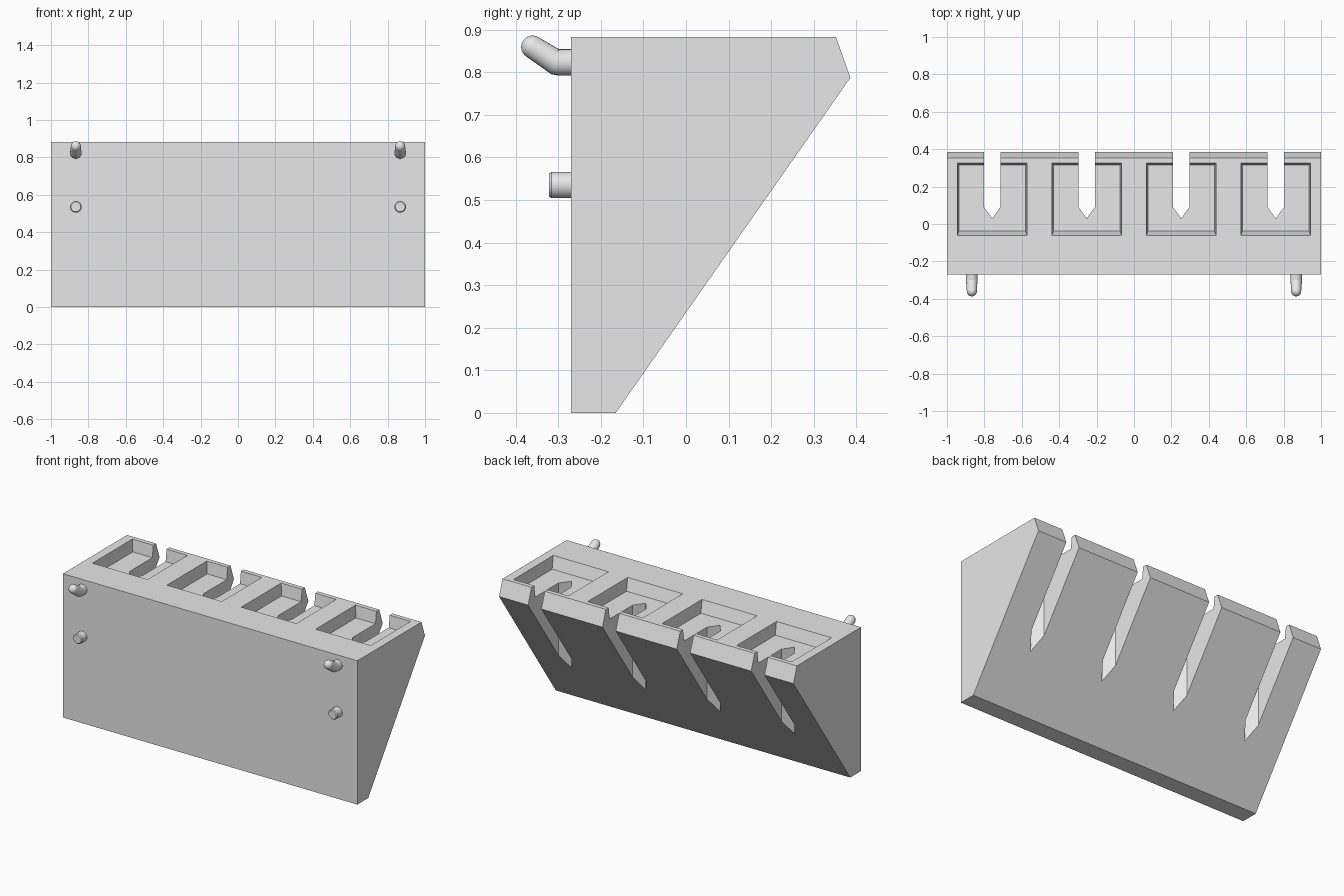
import bpy, bmesh, math
from mathutils import Vector

cube = bpy.data.objects.get("Cube")
if cube:
    bpy.data.objects.remove(cube, do_unlink=True)

grey = bpy.data.materials.new("light grey")
grey.use_nodes = True
grey.diffuse_color = (0.8, 0.8, 0.8, 1)
grey.node_tree.nodes["Principled BSDF"].inputs["Base Color"].default_value = (0.8, 0.8, 0.8, 1)

TOP = 0.883
CENTRES = [-0.758 + i * 0.5053 for i in range(4)]


def loft(bm, rings):
    """Skin a closed solid through rings with equal point counts."""
    loops = [[bm.verts.new(p) for p in ring] for ring in rings]
    n = len(loops[0])
    for a, b in zip(loops, loops[1:]):
        for i in range(n):
            j = (i + 1) % n
            bm.faces.new((a[i], a[j], b[j], b[i]))
    bm.faces.new(loops[0][::-1])
    bm.faces.new(loops[-1])


def finish(name, bm):
    bmesh.ops.recalc_face_normals(bm, faces=bm.faces)
    mesh = bpy.data.meshes.new(name)
    bm.to_mesh(mesh)
    bm.free()
    mesh.materials.append(grey)
    obj = bpy.data.objects.new(name, mesh)
    bpy.context.collection.objects.link(obj)
    return obj


def select(obj):
    bpy.ops.object.select_all(action='DESELECT')
    obj.select_set(True)
    bpy.context.view_layer.objects.active = obj


def rod(name, x, stations):
    """Round rod bending in the side plane; stations are (y, z, radius, pitch)."""
    rings = []
    for y, z, r, pitch in stations:
        up = Vector((0, math.sin(pitch), math.cos(pitch)))
        ring = []
        for i in range(24):
            a = math.tau * i / 24
            ring.append(Vector((x, y, z)) + r * (Vector((math.cos(a), 0, 0)) + math.sin(a) * up))
        rings.append(ring)
    bm = bmesh.new()
    loft(bm, rings)
    obj = finish(name, bm)
    select(obj)
    bpy.ops.object.shade_smooth_by_angle(angle=math.radians(32))


# Wedge-shaped holder body
profile = [(-0.27, 0), (-0.165, 0), (0.386, 0.787), (0.352, TOP), (-0.27, TOP)]
bm = bmesh.new()
loft(bm, [[(x, y, z) for y, z in profile] for x in (-1, 1)])
body = finish("holder_body", bm)

# Cutters: tapered pockets in the top
bm = bmesh.new()
for cx in CENTRES:
    rings = []
    for t in (-1, 1):
        half, front, back = 0.187 + 0.009 * t, -0.062 - 0.024 * t, 0.325 + 0.009 * t
        z = TOP + 0.073 * t
        rings.append([(cx - half, front, z), (cx + half, front, z),
                      (cx + half, back, z), (cx - half, back, z)])
    loft(bm, rings)
pockets = finish("pocket_cutter", bm)

# Cutters: pointed slots running through to the sloping side
bm = bmesh.new()
slot = [(-0.045, 0.6), (-0.045, 0.092), (0, 0.03), (0.045, 0.092), (0.045, 0.6)]
for cx in CENTRES:
    loft(bm, [[(cx + x, y, z) for x, y in slot] for z in (-0.2, 1.2)])
slots = finish("slot_cutter", bm)

for cutter in (pockets, slots):
    cutter.hide_render = True
    select(body)
    mod = body.modifiers.new("cut", 'BOOLEAN')
    mod.operation = 'DIFFERENCE'
    mod.solver = 'EXACT'
    mod.object = cutter
    bpy.ops.object.modifier_apply(modifier=mod.name)
    bpy.data.objects.remove(cutter, do_unlink=True)

# Upturned hooks with round tips, and short locating pegs
bend = math.radians(33)
tip_y, tip_z, tip_r = -0.36, 0.859, 0.027
hook = [(-0.262, 0.823, 0.031, 0), (-0.3, 0.823, 0.031, 0),
        (-0.308, 0.825, 0.031, bend / 2), (-0.318, 0.832, 0.029, bend)]
for k in range(7):
    a = math.radians(14 * k)
    reach = tip_r * math.sin(a)
    hook.append((tip_y - reach * math.cos(bend), tip_z + reach * math.sin(bend),
                 max(tip_r * math.cos(a), 0.002), bend))
peg = [(-0.262, 0.535, 0.031, 0), (-0.316, 0.535, 0.031, 0), (-0.322, 0.535, 0.026, 0)]

for side, x in (("left", 0.867), ("right", -0.867)):
    rod(side + "_hook", x, hook)
    rod(side + "_peg", x, peg)
